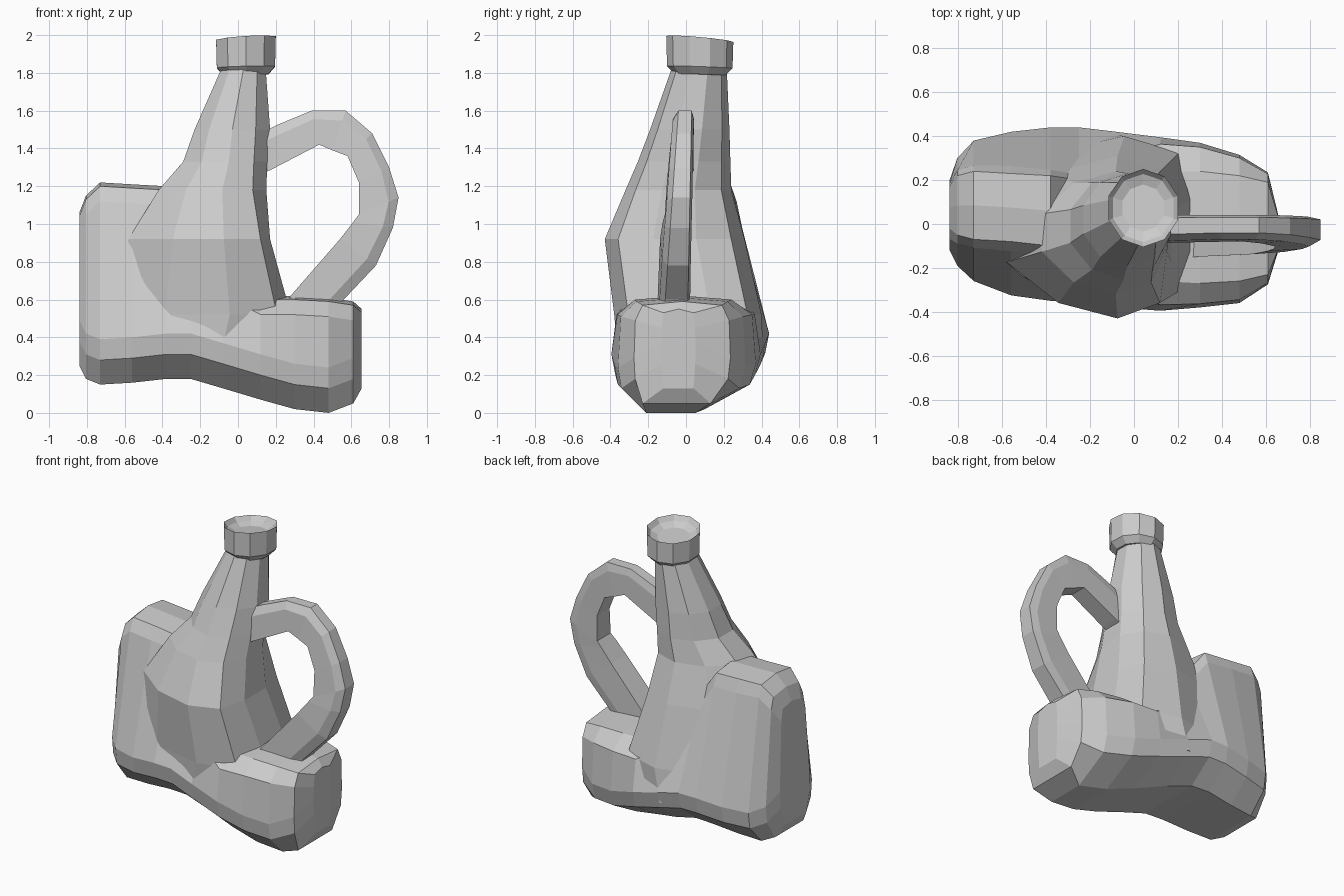
import bpy, bmesh, math

if "Cube" in bpy.data.objects:
    bpy.data.objects.remove(bpy.data.objects["Cube"])

grey = bpy.data.materials.new("plain grey")
grey.diffuse_color = (0.6, 0.6, 0.6, 1)
grey.use_nodes = True
grey.node_tree.nodes["Principled BSDF"].inputs["Base Color"].default_value = grey.diffuse_color


def loft(name, rings):
    """Skin a list of equal-length point rings and cap both ends."""
    bm = bmesh.new()
    vs = [[bm.verts.new(p) for p in ring] for ring in rings]
    n = len(vs[0])
    for a, b in zip(vs, vs[1:]):
        for i in range(n):
            j = (i + 1) % n
            bm.faces.new((a[i], a[j], b[j], b[i]))
    bm.faces.new(vs[0])
    bm.faces.new(vs[-1])
    bmesh.ops.recalc_face_normals(bm, faces=bm.faces)
    me = bpy.data.meshes.new(name)
    bm.to_mesh(me)
    bm.free()
    me.materials.append(grey)
    ob = bpy.data.objects.new(name, me)
    bpy.context.collection.objects.link(ob)
    return ob


def body_ring(x, z0, z1, bot, mid, top, k):
    """Chamfered section: flat bottom, bulged sides, crowned top."""
    up = [k * m + (1 - k) * t for m, t in zip(mid, top)]
    low = [0.88 * m + 0.12 * b for m, b in zip(mid, bot)]
    levels = [(z0, bot), (z0 + 0.13, low), (z0 + 0.24, mid),
              (z1 - 0.10, up), (z1 - 0.02, top)]
    left = [(x, y[0], z) for z, y in levels]
    right = [(x, y[1], z) for z, y in reversed(levels)]
    return left + [(x, sum(top) / 2, z1)] + right


# Body: tall lobe on the left running down into a low foot on the right
body = loft("body", [body_ring(*s) for s in [
    (-.84, .25, 1.06, (-.08, .15), (-.12, .20), (-.02, .17), .5),
    (-.805, .18, 1.15, (-.10, .20), (-.19, .30), (-.05, .22), .3),
    (-.73, .15, 1.22, (-.14, .24), (-.26, .38), (-.07, .24), .2),
    (-.56, .16, 1.21, (-.16, .25), (-.325, .42), (-.08, .23), .18),
    (-.38, .18, 1.20, (-.18, .26), (-.35, .44), (-.10, .22), .12),
    (-.25, .18, 1.02, (-.19, .25), (-.36, .44), (-.13, .20), .1),
    (-.08, .13, 0.72, (-.20, .22), (-.38, .42), (-.22, .22), .4),
    (.12, .07, 0.62, (-.22, .15), (-.395, .395), (-.26, .24), .8),
    (.30, .02, 0.62, (-.22, .10), (-.38, .37), (-.27, .24), .85),
    (.48, .00, 0.61, (-.21, .05), (-.36, .315), (-.26, .22), .85),
    (.61, .05, 0.59, (-.23, .13), (-.275, .235), (-.23, .19), .85),
    (.655, .13, 0.55, (-.12, .04), (-.13, .05), (-.12, .04), .85)]])


def neck_ring(z, x0, x1, y0, y1, skew=0, n=10):
    """Ten-sided ring in the given bounds, front and back swung right by skew."""
    out = []
    for i in range(n):
        a = 2 * math.pi * (i + .5) / n
        x = (x0 + x1) / 2 + (x1 - x0) / 2 * math.cos(a) / math.cos(math.pi / n)
        s = math.sin(a)
        x += skew * max(0, abs(s) - .35)
        out.append((x, (y0 + y1) / 2 + (y1 - y0) / 2 * s, z))
    return out


# Neck: tapering spout flaring down to blend with the body
neck = loft("neck", [neck_ring(*s) for s in [
    (.30, -.60, .22, -.36, .41, .15), (.52, -.68, .28, -.38, .40, .24),
    (.92, -.58, .17, -.43, .31, .20), (1.18, -.42, .15, -.32, .24, .08),
    (1.33, -.29, .155, -.255, .235, .03), (1.50, -.23, .17, -.19, .23),
    (1.84, -.08, .145, -.07, .215)]])

# Handle: outer and inner outline points, thin outside and thicker inside
outer = [(.05, 1.45), (.22, 1.53), (.39, 1.60), (.57, 1.60), (.71, 1.48), (.80, 1.30),
         (.85, 1.14), (.82, .98), (.73, .78), (.56, .60), (.50, .48)]
inner = [(.05, 1.23), (.18, 1.29), (.43, 1.42), (.50, 1.39), (.58, 1.36), (.64, 1.22),
         (.64, 1.05), (.61, 1.01), (.54, .92), (.27, .61), (.20, .48)]
rings = []
for (ox, oz), (ix, iz) in zip(outer, inner):
    t = min(1, max(0, 1.6 - oz))
    a, b = -.05 - .07 * t, .03 - .02 * t
    mx, mz = ox * .75 + ix * .25, oz * .75 + iz * .25
    rings.append([(ox, a + .01, oz), (ox, b, oz), (mx, b + .012, mz), (ix, b + .01, iz),
                  (ix, a - .03, iz), (mx, a - .02, mz)])
handle = loft("handle", rings)

# Fuse the neck and handle into the body
for part in (neck, handle):
    mod = body.modifiers.new("fuse", 'BOOLEAN')
    mod.operation, mod.solver, mod.object = 'UNION', 'EXACT', part
    bpy.context.view_layer.objects.active = body
    bpy.ops.object.modifier_apply(modifier=mod.name)
    bpy.data.objects.remove(part)


def cap_ring(z, r, tilt, n=10):
    """Ten-sided ring around the mouth, optionally tilted."""
    out = []
    for i in range(n):
        a = 2 * math.pi * (i + .5) / n
        dx, dy = r * math.cos(a), 1.07 * r * math.sin(a)
        out.append((.042 + dx, .073 + dy, z + tilt * (.06 * dx - .09 * dy)))
    return out


# Cap: chamfered collar with a shallow bowl on top
loft("cap", [cap_ring(1.79, .125, .4), cap_ring(1.83, .162, .4), cap_ring(1.98, .166, 1),
             cap_ring(1.95, .145, 1), cap_ring(1.93, .10, 1)])
